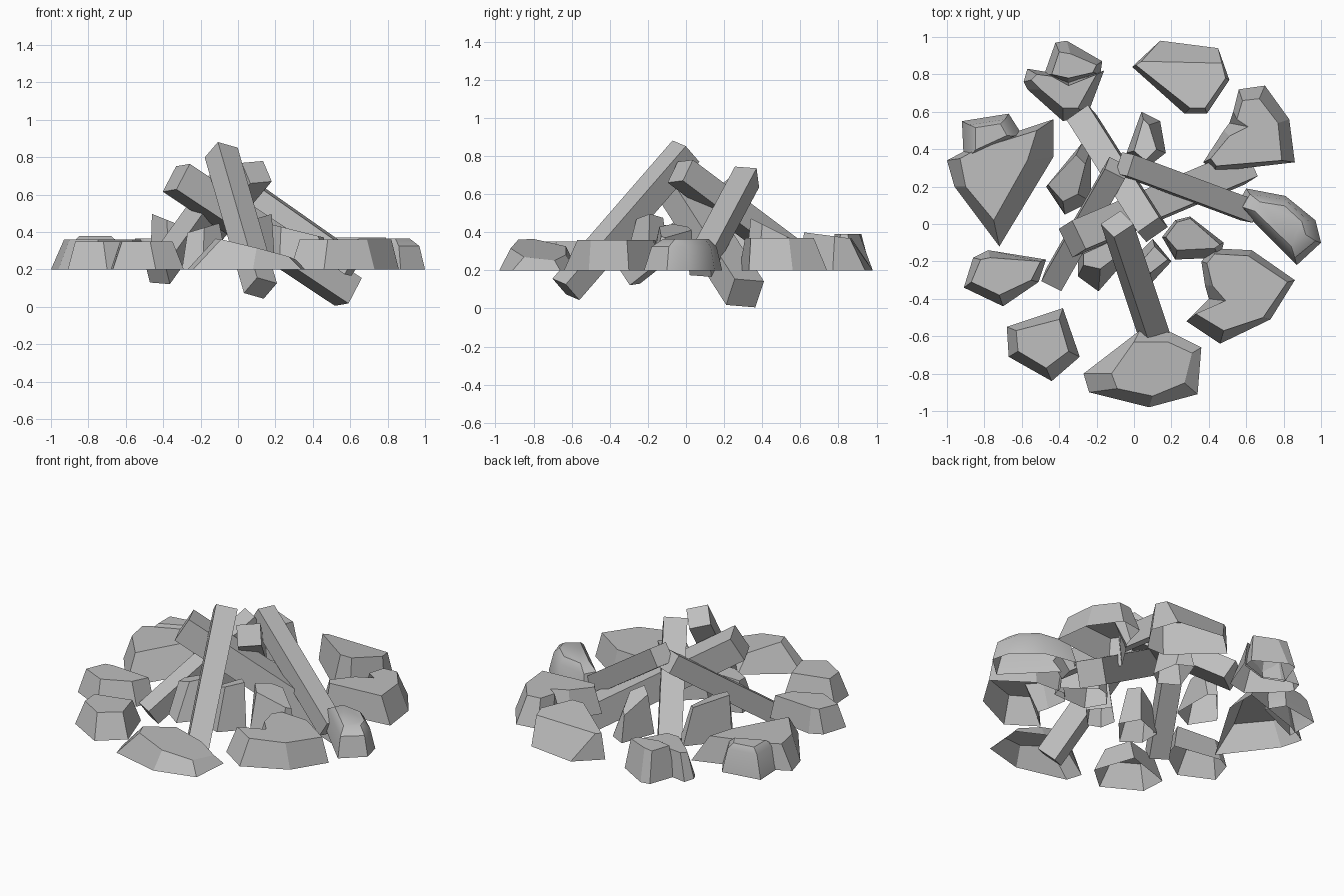
import bpy
import bmesh
from math import radians
from mathutils import Matrix, Vector

cube = bpy.data.objects.get("Cube")
if cube:
    bpy.data.objects.remove(cube)

GROUND = 0.2

grey = bpy.data.materials.new("ash_grey")
grey.use_nodes = True
grey.diffuse_color = (0.52, 0.52, 0.52, 1)
grey.node_tree.nodes["Principled BSDF"].inputs["Base Color"].default_value = grey.diffuse_color


def finish(name, bm):
    """Turn a bmesh into a flat-shaded grey object."""
    mesh = bpy.data.meshes.new(name)
    bm.to_mesh(mesh)
    bm.free()
    mesh.materials.append(grey)
    obj = bpy.data.objects.new(name, mesh)
    bpy.context.collection.objects.link(obj)
    return obj


def bridge(bm, low, high):
    """Join two rings of vertices with quads."""
    for i in range(len(low)):
        j = (i + 1) % len(low)
        bm.faces.new((low[i], low[j], high[j], high[i]))


def stone(name, base, top, height=0.36, slope_x=0.0, slope_y=0.0, crown=0.0):
    """Hollow chipped stone: a base outline lofted to a tilted top, with an optional worn crown."""
    bm = bmesh.new()
    centre = sum((Vector(p) for p in top), Vector((0, 0))) / len(top)
    low = [bm.verts.new((x, y, GROUND)) for x, y in base]
    high = [bm.verts.new((x, y, height + slope_x * (x - centre.x) + slope_y * (y - centre.y)))
            for x, y in top]
    bridge(bm, low, high)
    if crown:
        inner = [bm.verts.new((*centre.lerp(v.co.xy, .7), v.co.z + crown)) for v in high]
        bridge(bm, high, inner)
        high = inner
    cap = bm.faces.new(high)
    bm.normal_update()
    if cap.normal.z < 0:
        bmesh.ops.reverse_faces(bm, faces=bm.faces[:])
    return finish(name, bm)


def log(name, upper, lower, width, depth, roll):
    """Square beam between two end centres, rolled about its own axis."""
    a, b = Vector(upper), Vector(lower)
    axis = a - b
    turn = axis.to_track_quat("Z", "Y").to_matrix().to_4x4()
    bm = bmesh.new()
    bmesh.ops.create_cube(bm, size=1, matrix=Matrix.Translation((a + b) / 2) @ turn
                          @ Matrix.Rotation(radians(roll), 4, "Z")
                          @ Matrix.Diagonal((width, depth, axis.length, 1)))
    return finish(name, bm)


# Logs leaning together over the hearth
log("front_log", (-.09, 0, .825), (.12, -.63, .1), .13, .13, 20)
log("crossing_log", (-.33, -.08, .69), (.59, .31, .08), .17, .16, 5)
log("right_log", (-.05, .32, .69), (.62, .07, .22), .12, .12, 5)
log("back_log", (.1, -.03, .72), (-.28, .57, .27), .14, .13, 5)
log("left_log", (-.09, .3, .65), (-.43, -.3, .175), .12, .12, 5)

# Ring of stones
stone("back_stone",
      [(-.01, .84), (.14, .98), (.45, .94), (.51, .77), (.39, .59), (.27, .59)],
      [(.01, .85), (.04, .87), (.47, .86), (.49, .78), (.38, .62), (.3, .62)],
      height=.38, slope_y=-.13)
stone("right_back_stone",
      [(.37, .33), (.48, .5), (.51, .54), (.53, .6), (.56, .72), (.7, .74),
       (.83, .56), (.86, .33), (.43, .28)],
      [(.41, .35), (.51, .47), (.61, .52), (.55, .56), (.58, .66), (.67, .67),
       (.77, .54), (.79, .34), (.44, .31)], height=.37)
right_stone = stone(
    "right_stone",
    [(.55, .1), (.6, .19), (.81, .15), (.97, .02), (1, -.1), (.87, -.22)],
    [(.58, .09), (.62, .16), (.81, .13), (.94, .01), (.97, -.09), (.86, -.18)],
    height=.325, crown=.04)
stone("right_front_stone",
      [(.36, -.2), (.42, -.13), (.63, -.14), (.86, -.3), (.73, -.51), (.46, -.64),
       (.28, -.52), (.4, -.4), (.38, -.33)],
      [(.39, -.21), (.43, -.16), (.61, -.17), (.82, -.31), (.69, -.5), (.48, -.57),
       (.33, -.48), (.49, -.41), (.42, -.33)])
stone("front_stone",
      [(-.27, -.8), (.03, -.57), (.2, -.58), (.36, -.66), (.34, -.91), (.08, -.98),
       (-.24, -.9)],
      [(-.12, -.8), (0, -.63), (.18, -.63), (.31, -.69), (.27, -.85), (.1, -.92),
       (-.09, -.88)], height=.31, slope_x=-.25, slope_y=-.05)
stone("left_front_stone",
      [(-.68, -.55), (-.38, -.45), (-.29, -.71), (-.44, -.84), (-.67, -.71)],
      [(-.63, -.57), (-.4, -.51), (-.35, -.68), (-.47, -.77), (-.62, -.68)], height=.35)
stone("left_stone",
      [(-.91, -.34), (-.86, -.18), (-.78, -.14), (-.47, -.19), (-.51, -.31), (-.7, -.44)],
      [(-.87, -.31), (-.82, -.19), (-.77, -.18), (-.5, -.2), (-.55, -.3), (-.72, -.38)],
      height=.35)
stone("large_left_stone",
      [(-1, .34), (-.85, .42), (-.43, .56), (-.43, .36), (-.72, -.12), (-.96, .2)],
      [(-.93, .35), (-.84, .4), (-.52, .5), (-.57, .34), (-.75, .02), (-.9, .2)])
capped_stone = stone(
    "capped_left_stone",
    [(-.92, .55), (-.67, .59), (-.6, .48), (-.91, .34)],
    [(-.88, .53), (-.69, .56), (-.64, .47), (-.88, .36)], height=.345, crown=.035)
stone("split_stone_front",
      [(-.59, .76), (-.57, .83), (-.45, .81), (-.35, .76), (-.16, .82), (-.25, .58),
       (-.38, .55), (-.57, .72)],
      [(-.55, .77), (-.52, .8), (-.44, .79), (-.35, .74), (-.2, .8), (-.3, .62),
       (-.38, .62), (-.5, .72)], height=.365)
stone("split_stone_back",
      [(-.48, .8), (-.42, .97), (-.36, .98), (-.17, .87), (-.18, .8), (-.35, .75)],
      [(-.44, .8), (-.4, .92), (-.34, .91), (-.2, .85), (-.22, .81), (-.35, .78)], height=.39)

# Worn crowns are smooth
for obj in (right_stone, capped_stone):
    bpy.ops.object.select_all(action="DESELECT")
    obj.select_set(True)
    bpy.context.view_layer.objects.active = obj
    bpy.ops.object.shade_smooth_by_angle(angle=radians(40))

# Broken stones inside the ring
stone("inner_right_stone",
      [(.15, -.07), (.22, .02), (.3, .04), (.48, -.1), (.46, -.18), (.22, -.19)],
      [(.17, -.07), (.23, .01), (.3, .03), (.46, -.11), (.43, -.13), (.23, -.14)],
      height=.41, slope_x=-.25)
stone("inner_left_stone",
      [(-.47, .2), (-.28, .43), (-.23, .4), (-.23, .12), (-.37, .05)],
      [(-.46, .21), (-.31, .37), (-.26, .32), (-.3, .16), (-.38, .12)],
      height=.45, slope_x=-.4)
stone("inner_back_stone",
      [(-.04, .38), (.04, .6), (.14, .55), (.17, .38), (.08, .31)],
      [(0, .39), (.05, .56), (.08, .53), (.12, .4), (.06, .34)],
      height=.42, slope_y=-.5)
stone("inner_front_left_stone",
      [(-.3, -.15), (-.12, -.08), (-.05, -.2), (-.19, -.36), (-.3, -.28)],
      [(-.27, -.16), (-.14, -.1), (-.1, -.18), (-.18, -.24), (-.27, -.22)],
      height=.42, slope_x=.3)
stone("inner_front_stone",
      [(-.02, -.2), (.1, -.08), (.2, -.2), (.08, -.33), (0, -.3)],
      [(.04, -.2), (.11, -.12), (.18, -.19), (.09, -.26), (.04, -.25)],
      height=.47, slope_x=.3)
